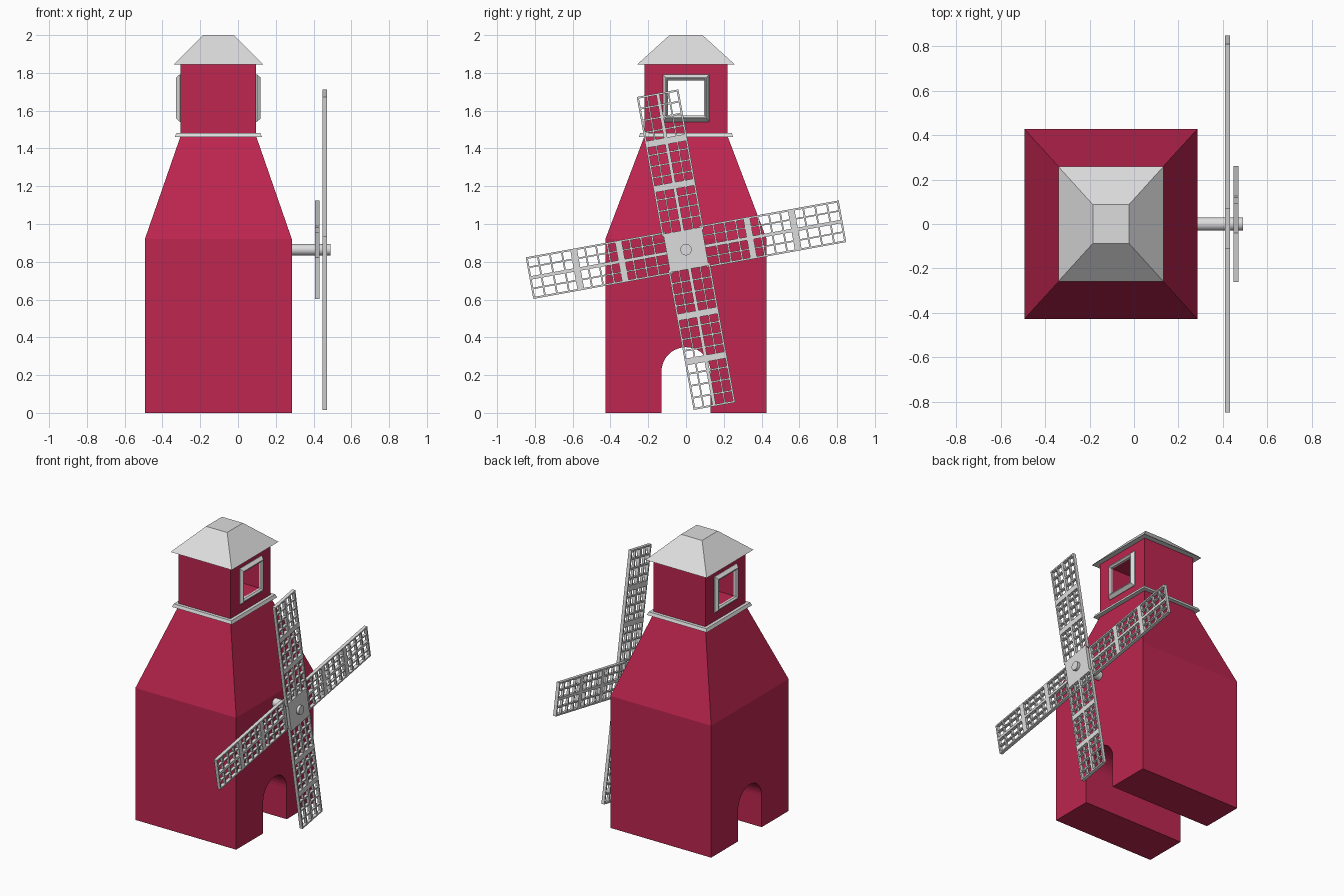
import bpy, bmesh, math
from mathutils import Matrix, Vector

if "Cube" in bpy.data.objects:
    bpy.data.objects.remove(bpy.data.objects["Cube"])

CX = -0.104                      # tower axis
TILT = math.radians(10.3)        # sail rotation


def material(name, rgb):
    m = bpy.data.materials.new(name)
    m.diffuse_color = (*rgb, 1)
    m.use_nodes = True
    m.node_tree.nodes["Principled BSDF"].inputs["Base Color"].default_value = m.diffuse_color
    return m


RED = material("barn red", (0.51, 0.019, 0.08))
GREY = material("light grey", (0.72, 0.72, 0.72))


def finish(name, bm, mat):
    bmesh.ops.recalc_face_normals(bm, faces=bm.faces)
    me = bpy.data.meshes.new(name)
    bm.to_mesh(me)
    bm.free()
    me.materials.append(mat)
    ob = bpy.data.objects.new(name, me)
    bpy.context.collection.objects.link(ob)
    return ob


def bridge(bm, loops, close=False):
    n = len(loops[0])
    pairs = list(zip(loops, loops[1:] + loops[:1])) if close else list(zip(loops, loops[1:]))
    for a, b in pairs:
        for i in range(n):
            j = (i + 1) % n
            bm.faces.new((a[i], a[j], b[j], b[i]))


def tower(name, rings, mat):
    """Stack of rectangles (half x, half y, z), capped at both ends."""
    bm = bmesh.new()
    loops = [[bm.verts.new((CX + sx * hx, sy * hy, z))
              for sx, sy in ((-1, -1), (1, -1), (1, 1), (-1, 1))] for hx, hy, z in rings]
    bridge(bm, loops)
    bm.faces.new(loops[0])
    bm.faces.new(loops[-1])
    return finish(name, bm, mat)


def tunnel(target, name, outline):
    """Cut an outline (y, z) right through the target along x."""
    bm = bmesh.new()
    loops = [[bm.verts.new((x, y, z)) for y, z in outline] for x in (-1, 1)]
    bridge(bm, loops)
    for loop in loops:
        bm.faces.new(loop)
    cutter = finish(name, bm, RED)
    cutter.hide_render = True
    cutter.hide_viewport = True
    cutter.display_type = 'WIRE'
    mod = target.modifiers.new("opening", 'BOOLEAN')
    mod.operation = 'DIFFERENCE'
    mod.solver = 'EXACT'
    mod.object = cutter


# Main body with arched passage
body = tower("body", [(0.389, 0.427, 0), (0.389, 0.427, 0.92), (0.2, 0.22, 1.465)], RED)
R, SPRING = 0.13, 0.218
arch = [(-R, -0.1), (R, -0.1)] + [
    (R * math.cos(math.pi * i / 20), SPRING + R * math.sin(math.pi * i / 20)) for i in range(21)]
tunnel(body, "passage_cutter", arch)

# Lantern room with window opening
WZ, WY, WH = 1.667, 0.096, 0.092
room = tower("upper_room", [(0.2, 0.22, 1.46), (0.2, 0.22, 1.85)], RED)
tunnel(room, "window_cutter", [(-WY, WZ - WH), (WY, WZ - WH), (WY, WZ + WH), (-WY, WZ + WH)])

# Ledge and roof
tower("ledge", [(0.231, 0.25, 1.46), (0.222, 0.242, 1.481)], GREY)
tower("roof", [(0.236, 0.258, 1.845), (0.081, 0.087, 2.0)], GREY)

# Bevelled window frames: profile of (growth outwards, depth)
for side, label in ((1, "right"), (-1, "left")):
    bm = bmesh.new()
    loops = []
    for grow, depth in ((0.027, -0.005), (0.027, 0.004), (0.013, 0.024), (0.008, 0.024),
                        (0, 0.014), (0, -0.005)):
        x = CX + side * (0.2 + depth)
        hy, hz = WY + grow, WH + grow * 1.25
        loops.append([bm.verts.new((x, sy * hy, WZ + sz * hz))
                      for sy, sz in ((-1, -1), (1, -1), (1, 1), (-1, 1))])
    bridge(bm, loops, close=True)
    finish("window_frame_" + label, bm, GREY)

# Axle
AXLE_Z = 0.864
bm = bmesh.new()
bmesh.ops.create_cone(bm, cap_ends=True, segments=24, radius1=0.03, radius2=0.03, depth=0.23,
                      matrix=Matrix.Translation((0.375, 0, AXLE_Z)) @ Matrix.Rotation(math.pi / 2, 4, 'Y'))
axle = finish("axle", bm, GREY)
for p in axle.data.polygons:
    p.use_smooth = len(p.vertices) == 4


def bar(bm, y0, y1, z0, z1, thick):
    mat = Matrix.Translation((0, (y0 + y1) / 2, (z0 + z1) / 2)) @ Matrix.Diagonal(
        (thick, y1 - y0, z1 - z0, 1))
    bmesh.ops.create_cube(bm, size=1, matrix=mat)


def sail(name, x, angle):
    """Double-ended lattice sail lying along local z."""
    L, W, T = 0.842, 0.112, 0.023
    bm = bmesh.new()
    bar(bm, -0.104, 0.104, -0.104, 0.104, T)                 # hub plate
    for s in (-1, 1):
        def cross(z, half, thick):
            bar(bm, -W, W, s * z - half, s * z + half, thick)
        for y, half in ((-W + 0.005, 0.005), (W - 0.005, 0.005), (0, 0.009)):
            lo, hi = sorted((s * 0.09, s * L))
            bar(bm, y - half, y + half, lo, hi, T)           # rails and spine
        for y in (-0.057, 0.057):
            lo, hi = sorted((s * 0.09, s * L))
            bar(bm, y - 0.004, y + 0.004, lo, hi, T * 0.8)   # long slats
        cross(L - 0.005, 0.005, T)                           # tip
        stops = (0.104, 0.345, 0.585, L)
        for z in stops[1:3]:
            cross(z, 0.018, T)                               # broad battens
        for a, b in zip(stops, stops[1:]):
            for k in (1, 2, 3):
                cross(a + (b - a) * k / 4, 0.0045, T * 0.8)  # short slats
    ob = finish(name, bm, GREY)
    ob.location = (x, 0, AXLE_Z)
    ob.rotation_euler = (angle, 0, 0)


sail("inner_sail", 0.42, TILT + math.pi / 2)
sail("outer_sail", 0.459, TILT)
